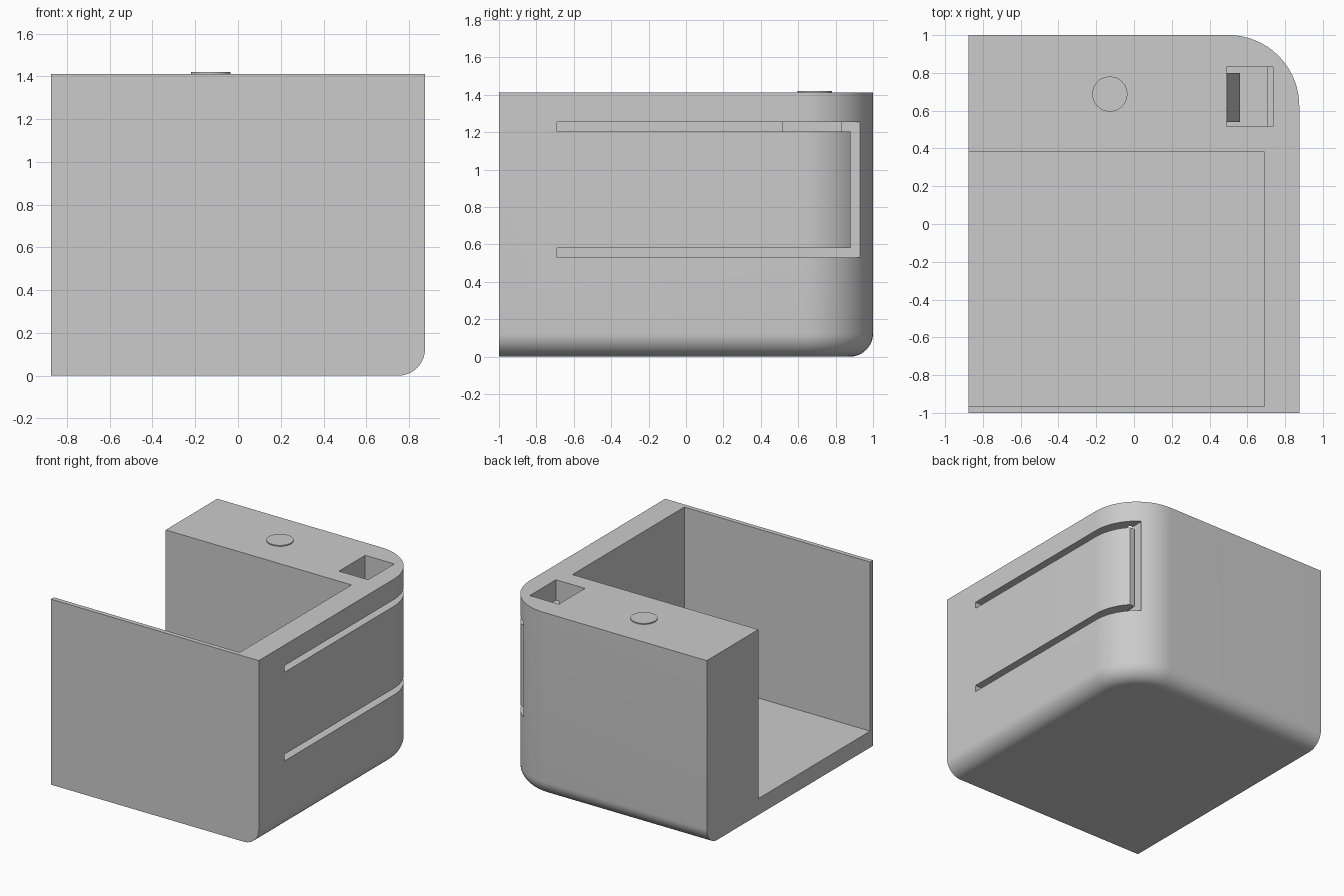
import bpy
import bmesh
from math import sin, cos, pi, radians

old = bpy.data.objects.get("Cube")
if old:
    bpy.data.objects.remove(old, do_unlink=True)

grey = bpy.data.materials.new("plain grey")
grey.use_nodes = True
GREY = (0.6, 0.6, 0.6, 1)
grey.diffuse_color = GREY
grey.node_tree.nodes["Principled BSDF"].inputs["Base Color"].default_value = GREY

W, D, H = 0.875, 1.0, 1.412      # half width, half depth, height
CORNER, FILLET = 0.375, 0.125


def add_object(name, bm):
    bmesh.ops.recalc_face_normals(bm, faces=bm.faces)
    mesh = bpy.data.meshes.new(name)
    bm.to_mesh(mesh)
    bm.free()
    obj = bpy.data.objects.new(name, mesh)
    bpy.context.collection.objects.link(obj)
    mesh.materials.append(grey)
    return obj


def loft(name, rings):
    """Skin a stack of closed rings and cap both ends."""
    bm = bmesh.new()
    loops = [[bm.verts.new(p) for p in ring] for ring in rings]
    for low, high in zip(loops, loops[1:]):
        for i in range(len(low)):
            j = (i + 1) % len(low)
            bm.faces.new((low[i], low[j], high[j], high[i]))
    bm.faces.new(loops[0][::-1])
    bm.faces.new(loops[-1])
    return add_object(name, bm)


def box(name, x, y, z):
    return loft(name, [[(x[0], y[0], h), (x[1], y[0], h),
                        (x[1], y[1], h), (x[0], y[1], h)] for h in z])


def outline(inset, z, steps=24):
    """Plan with one rounded corner; only the left and back sides are inset."""
    r = CORNER - inset
    arc = [(W - CORNER + r * cos(a), D - CORNER + r * sin(a), z)
           for a in (i * pi / 2 / steps for i in range(steps + 1))]
    return [(-W, -D, z), (W - inset, -D, z)] + arc + [(-W, D - inset, z)]


# Housing with a rounded lower edge
angles = [i * pi / 2 / 12 for i in range(13)]
rings = [outline(FILLET * (1 - sin(a)), FILLET * (1 - cos(a))) for a in angles]
body = loft("housing", rings + [outline(0, H)])

# Cuts: large open pocket, latch well, spring gap and the slots around the tongue
SLOT_X = (0.71, 1.0)
Y0, Y1, Z0, Z1 = -0.69, 0.93, 0.53, 1.255
cuts = [
    box("pocket_cutter", (-1.2, 0.69), (-0.965, 0.38), (0.125, 1.6)),
    box("well_cutter", (0.49, 0.735), (0.515, 0.83), (0.6, 1.6)),
    box("gap_cutter", (0.71, 0.735), (Y0, Y1), (Z0, Z1)),
    box("lower_slot_cutter", SLOT_X, (Y0, Y1), (Z0, 0.58)),
    box("upper_slot_cutter", SLOT_X, (Y0, Y1), (1.205, Z1)),
    box("end_slot_cutter", SLOT_X, (0.88, Y1), (Z0, Z1)),
]
bpy.context.view_layer.objects.active = body
for cutter in cuts:
    cutter.hide_render = True
    mod = body.modifiers.new(cutter.name, "BOOLEAN")
    mod.operation = "DIFFERENCE"
    mod.solver = "EXACT"
    mod.object = cutter
    bpy.ops.object.modifier_apply(modifier=mod.name)
    bpy.data.objects.remove(cutter, do_unlink=True)

# Sloped catch inside the well
loft("well_catch", [[(0.485, y, 0.75), (0.56, y, 0.75), (0.495, y, 0.95), (0.485, y, 0.95)]
                    for y in (0.54, 0.80)])

# Low round button on the top
bm = bmesh.new()
bmesh.ops.create_cone(bm, cap_ends=True, segments=48, radius1=0.093, radius2=0.093, depth=0.02)
bmesh.ops.translate(bm, verts=bm.verts, vec=(-0.128, 0.688, H - 0.002))
button = add_object("top_button", bm)

# Smooth shading on the curved parts
for obj in (body, button):
    bpy.ops.object.select_all(action="DESELECT")
    obj.select_set(True)
    bpy.context.view_layer.objects.active = obj
    bpy.ops.object.shade_smooth_by_angle(angle=radians(30))
